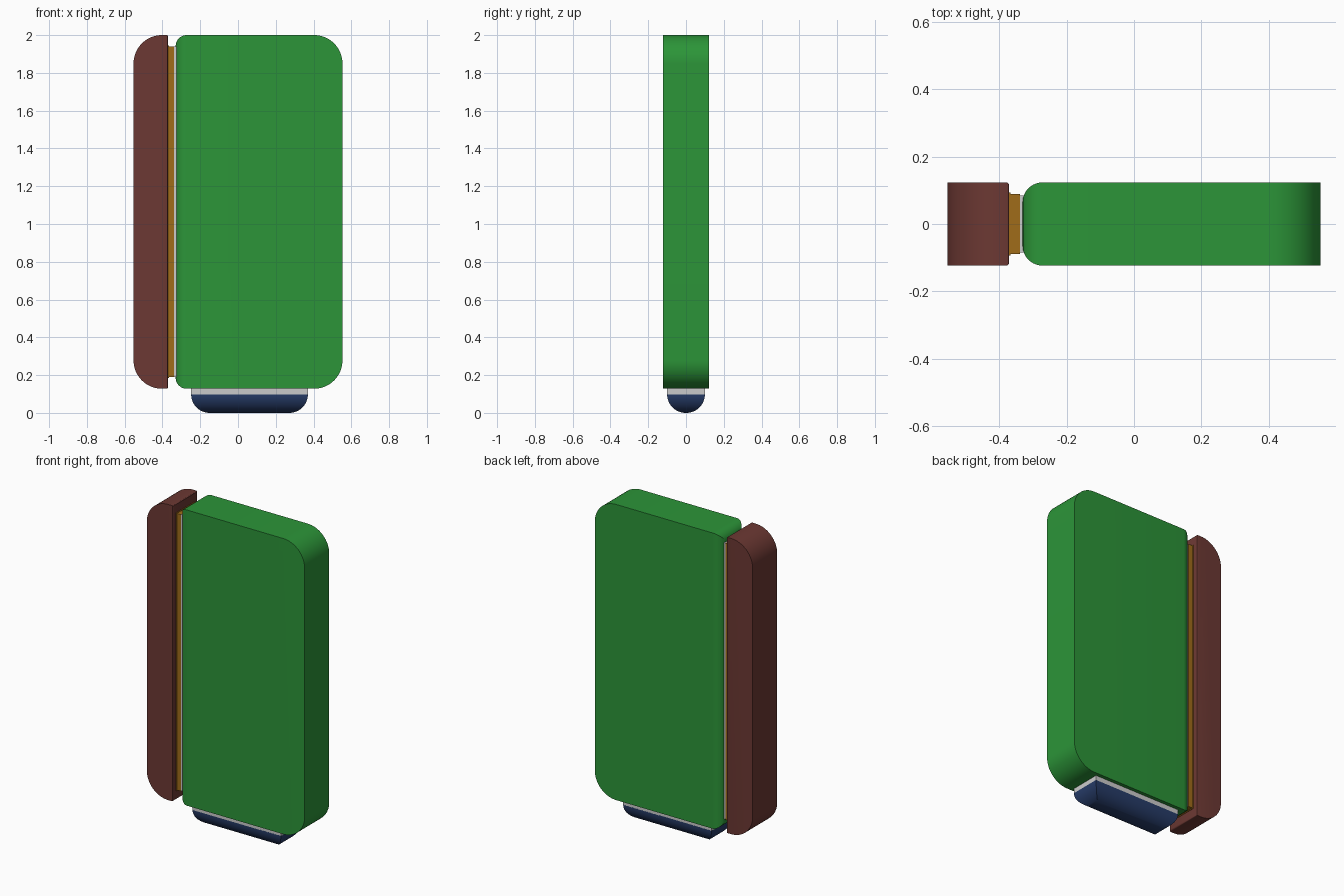
import bpy, bmesh
from math import radians

if "Cube" in bpy.data.objects:
    bpy.data.objects.remove(bpy.data.objects["Cube"])


def material(name, rgb):
    m = bpy.data.materials.new(name)
    m.diffuse_color = (*rgb, 1)
    m.use_nodes = True
    m.node_tree.nodes["Principled BSDF"].inputs["Base Color"].default_value = m.diffuse_color
    return m


GREEN = material("green", (0.025, 0.30, 0.04))
BROWN = material("brown", (0.15, 0.04, 0.033))
ORANGE = material("orange", (0.35, 0.15, 0.01))
NAVY = material("navy", (0.02, 0.045, 0.14))


def block(name, x, y, z, mat=None, rounds=()):
    """Box from ranges x, z and half depth y; each round is (edge test, radius, segments)."""
    bm = bmesh.new()
    bmesh.ops.create_cube(bm, size=1)
    for v in bm.verts:
        v.co = (x[v.co.x > 0], y if v.co.y > 0 else -y, z[v.co.z > 0])
    for test, radius, segs in rounds:
        edges = [e for e in bm.edges if test(e.verts[0].co, e.verts[1].co)]
        bmesh.ops.bevel(bm, geom=edges, offset=radius, segments=segs, profile=0.5,
                        affect='EDGES', clamp_overlap=False)
    bmesh.ops.recalc_face_normals(bm, faces=bm.faces)
    me = bpy.data.meshes.new(name)
    bm.to_mesh(me)
    bm.free()
    ob = bpy.data.objects.new(name, me)
    bpy.context.collection.objects.link(ob)
    if mat:
        me.materials.append(mat)
    bpy.ops.object.select_all(action='DESELECT')
    ob.select_set(True)
    bpy.context.view_layer.objects.active = ob
    bpy.ops.object.shade_smooth_by_angle(angle=radians(30))
    return ob


def corner_at(x):
    """Depth-wise edges lying at the given x."""
    return lambda a, b: abs(a.x - x) < 1e-4 and abs(b.x - x) < 1e-4 and abs(a.y - b.y) > 0.1


def rim_x(x):
    """All edges around the end face at the given x."""
    return lambda a, b: abs(a.x - x) < 1e-4 and abs(b.x - x) < 1e-4


def rim_z(z):
    return lambda a, b: abs(a.z - z) < 1e-4 and abs(b.z - z) < 1e-4


# main body: big outer corners, softly rounded inner end
block("main_body", (-0.33, 0.553), 0.123, (0.128, 2.0), GREEN,
      [(corner_at(0.553), 0.15, 16), (rim_x(-0.33), 0.058, 10)])

# side strip
block("side_strip", (-0.553, -0.37), 0.123, (0.128, 2.0), BROWN,
      [(corner_at(-0.553), 0.15, 16), (rim_x(-0.37), 0.008, 3)])

# joint between strip and body
block("joint_flange", (-0.375, -0.366), 0.093, (0.185, 1.944), ORANGE)
block("joint_plate", (-0.37, -0.338), 0.089, (0.189, 1.94), ORANGE)
block("joint_spacer", (-0.34, -0.325), 0.085, (0.19, 1.94))

# foot with a spacer plate on top
block("foot_spacer", (-0.248, 0.37), 0.1, (0.098, 0.135))
block("foot", (-0.248, 0.37), 0.1, (0.0, 0.1), NAVY, [(rim_z(0.0), 0.098, 14)])
